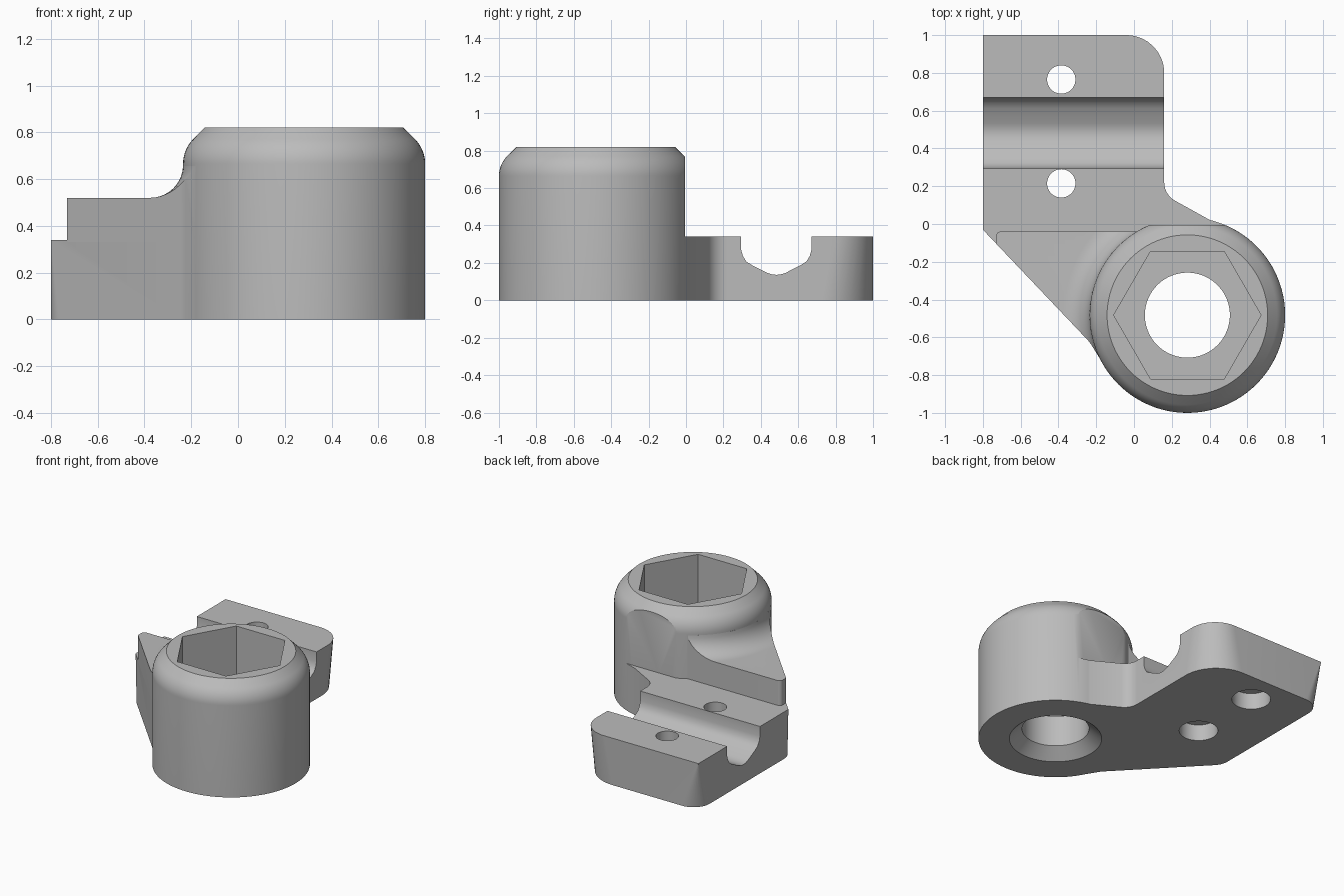
import bpy, bmesh, math
from mathutils import Vector

cube = bpy.data.objects.get("Cube")
if cube:
    bpy.data.objects.remove(cube)

grey = bpy.data.materials.new("plain_grey")
grey.use_nodes = True
grey.diffuse_color = (0.5, 0.5, 0.5, 1)
grey.node_tree.nodes["Principled BSDF"].inputs["Base Color"].default_value = (0.5, 0.5, 0.5, 1)

AXIS = Vector((0.2825, -0.4825, 0))   # centre of the socket barrel
R = 0.5175                            # barrel radius
PLATE = 0.34                          # plate thickness


def loft(name, rings):
    """Closed solid through rings of equal point count, capped at both ends."""
    bm = bmesh.new()
    loops = [[bm.verts.new(p) for p in ring] for ring in rings]
    n = len(loops[0])
    for a, b in zip(loops, loops[1:]):
        for i in range(n):
            j = (i + 1) % n
            bm.faces.new((a[i], a[j], b[j], b[i]))
    bm.faces.new(loops[0][::-1])
    bm.faces.new(loops[-1])
    bmesh.ops.recalc_face_normals(bm, faces=bm.faces)
    mesh = bpy.data.meshes.new(name)
    bm.to_mesh(mesh)
    bm.free()
    mesh.materials.append(grey)
    obj = bpy.data.objects.new(name, mesh)
    bpy.context.collection.objects.link(obj)
    return obj


def circle(r, z, centre=AXIS, n=96):
    return [(centre.x + r * math.cos(math.tau * i / n),
             centre.y + r * math.sin(math.tau * i / n), z) for i in range(n)]


def lathe(name, profile, centre=AXIS, n=96):
    return loft(name, [circle(r, z, centre, n) for r, z in profile])


def arc(cx, cz, r, start, end, n=10):
    angles = [math.radians(start + (end - start) * i / n) for i in range(n + 1)]
    return [(cx + r * math.cos(a), cz + r * math.sin(a)) for a in angles]


def outline(corners, z, n=10):
    """Polygon with a fillet of its own radius on every corner."""
    pts = []
    for i, (x, y, r) in enumerate(corners):
        p = Vector((x, y))
        a = (Vector(corners[i - 1][:2]) - p).normalized()
        b = (Vector(corners[(i + 1) % len(corners)][:2]) - p).normalized()
        half = a.angle(b) / 2
        t = r / math.tan(half)
        c = p + (a + b).normalized() * (r / math.sin(half))
        for k in range(n + 1):
            d = (p + a * t - c).lerp(p + b * t - c, k / n).normalized()
            q = c + d * r
            pts.append((q.x, q.y, z))
    return pts


def combine(target, tool, operation):
    mod = target.modifiers.new(operation, 'BOOLEAN')
    mod.operation = operation
    mod.solver = 'EXACT'
    mod.object = tool
    bpy.context.view_layer.objects.active = target
    bpy.ops.object.modifier_apply(modifier=mod.name)
    bpy.data.objects.remove(tool)


# Mounting plate: the corner fillets widen towards the underside
def plate_corners(sharp, back):
    return [(-0.8, 1, sharp), (-0.8, -0.03, sharp), (-0.235, -0.625, 0.2),
            (-0.17, -0.73, 0.002), (0.28, -0.48, 0.002), (0.44, 0, 0.002),
            (0.16, 0.155, 0.11), (0.16, 1, back)]


body = loft("bracket_body", [outline(plate_corners(0.13, 0.27), 0),
                             outline(plate_corners(0.002, 0.2), PLATE)])

# Cable groove across the plate
half_groove = [(0.188, 0.4), (0.188, 0.27), (0.178, 0.235), (0.16, 0.207), (0.13, 0.188),
               (0.05, 0.147), (0.025, 0.139)]
groove = [(0.483 - y, z) for y, z in half_groove] + [(0.483, 0.136)]
groove += [(0.483 + y, z) for y, z in reversed(half_groove)]
combine(body, loft("groove_cutter", [[(x, y, z) for y, z in groove] for x in (-1, 0.5)]),
        'DIFFERENCE')

# Screw holes, counterbored from below
for y in (0.215, 0.765):
    screw = lathe("screw_cutter", [(0.13, -0.1), (0.13, 0.12), (0.075, 0.12), (0.075, 0.5)],
                  Vector((-0.385, y, 0)), 48)
    combine(body, screw, 'DIFFERENCE')

# Socket barrel with rounded and chamfered rim, flattened on the plate side
barrel = lathe("socket_barrel", [(R, 0)] + arc(R - 0.15, 0.665, 0.15, 0, 45) + [(0.425, 0.82)])
flat = [(-0.4, -0.005), (1, -0.005), (1, 0.3), (-0.4, 0.3)]
combine(barrel, loft("flat_cutter", [[(x, y, z) for x, y in flat] for z in (PLATE, 1)]),
        'DIFFERENCE')

# Raised rib that sweeps up into the barrel with a concave fillet
rib = lathe("rib", [(1.4, 0.3), (1.4, 0.52)]
            + arc(R + 0.14, 0.66, 0.14, 270, 182) + [(0.5, 0.66)])
footprint = [(-0.73, -0.04, 0.025), (-0.73, -0.1038, 0.002), (-0.235, -0.625, 0.2),
             (-0.17, -0.73, 0.002), (0, -0.6, 0.002), (0.2, -0.4, 0.002), (0.1, -0.04, 0.002)]
combine(rib, loft("rib_footprint", [outline(footprint, z) for z in (0.33, 0.9)]), 'INTERSECT')

combine(body, barrel, 'UNION')
combine(body, rib, 'UNION')

# Countersunk bore and hexagonal socket
combine(body, lathe("bore_cutter", [(0.42, -0.1), (0.31, 0), (0.225, 0.075), (0.225, 0.6)]),
        'DIFFERENCE')
combine(body, lathe("hex_cutter", [(0.39, 0.3), (0.39, 1)], n=6), 'DIFFERENCE')

# Smooth curves, crisp edges
bpy.ops.object.select_all(action='DESELECT')
body.select_set(True)
bpy.context.view_layer.objects.active = body
bpy.ops.object.shade_smooth_by_angle(angle=math.radians(25))
